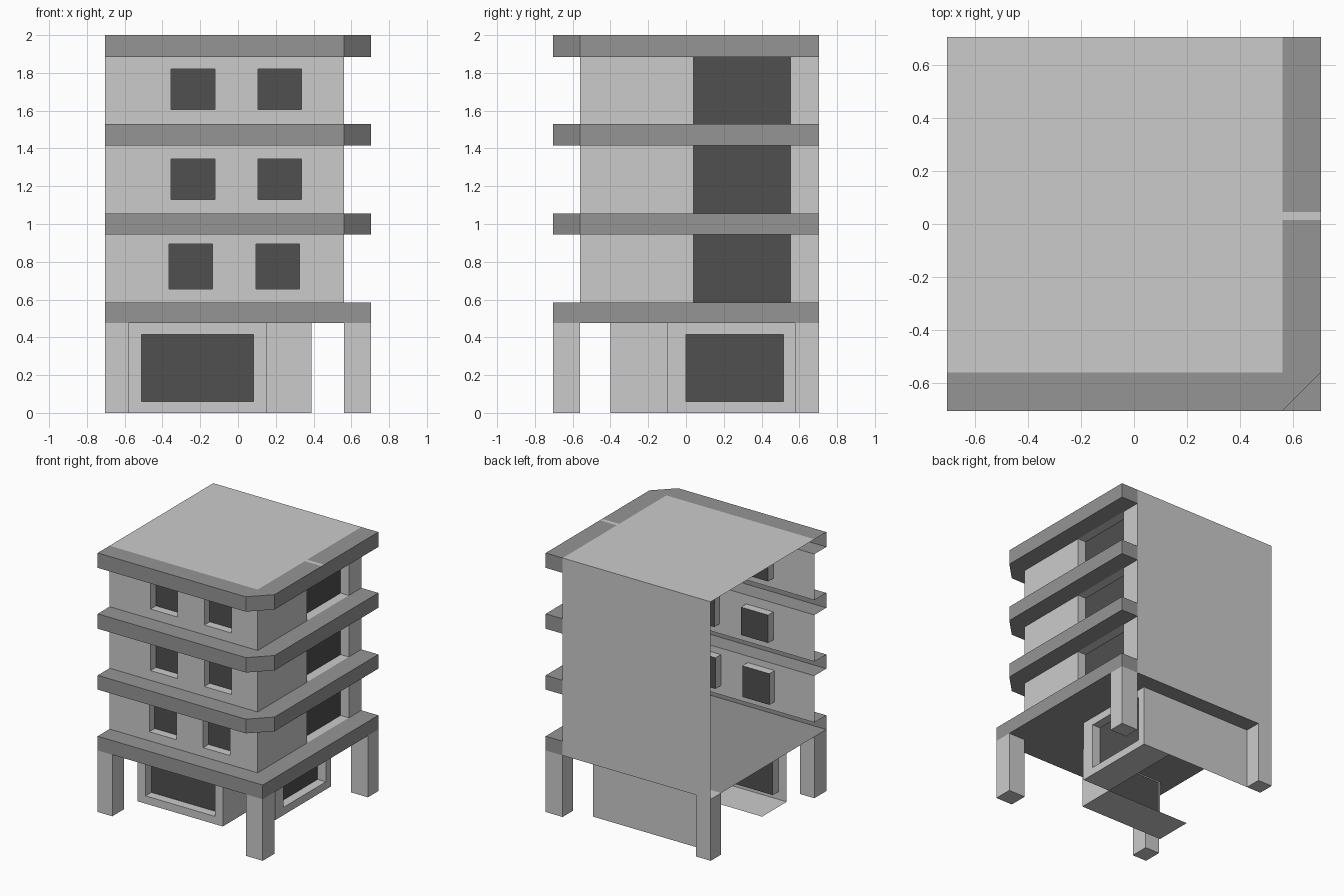
import bpy
from mathutils import Vector

if "Cube" in bpy.data.objects:
    bpy.data.objects.remove(bpy.data.objects["Cube"])

R, W, BACK = 0.705, 0.56, 0.578      # outer edge, wall plane, rear edge of ground room
UP, DOWN = (0, 0, 1), (0, 0, -1)
LEVELS = [(0.475, 0.585), (0.945, 1.055), (1.415, 1.53), (1.885, 2.0)]


def material(name, v):
    m = bpy.data.materials.new(name)
    m.diffuse_color = (v, v, v, 1)
    m.use_nodes = True
    m.node_tree.nodes["Principled BSDF"].inputs["Base Color"].default_value = m.diffuse_color
    return m


TRIM = material("dark_trim", 0.30)
GLASS = material("dark_glass", 0.08)


def build(name, faces, mat=None):
    """One object from (points, outward direction) faces."""
    verts, polys, index = [], [], {}
    for pts, out in faces:
        pts = [Vector(p) for p in pts]
        if (pts[1] - pts[0]).cross(pts[2] - pts[0]).dot(Vector(out)) < 0:
            pts.reverse()
        poly = []
        for p in pts:
            key = tuple(round(c, 4) for c in p)
            if key not in index:
                index[key] = len(verts)
                verts.append(key)
            poly.append(index[key])
        polys.append(poly)
    me = bpy.data.meshes.new(name)
    me.from_pydata(verts, [], polys)
    if mat:
        me.materials.append(mat)
    ob = bpy.data.objects.new(name, me)
    bpy.context.collection.objects.link(ob)
    return ob


def flat(x0, x1, y0, y1, z, out=UP):
    return [(x0, y0, z), (x1, y0, z), (x1, y1, z), (x0, y1, z)], out


def box(name, x0, x1, y0, y1, z0, z1):
    fs = [flat(x0, x1, y0, y1, z0, DOWN), flat(x0, x1, y0, y1, z1)]
    for x, s in ((x0, -1), (x1, 1)):
        fs.append(([(x, y0, z0), (x, y1, z0), (x, y1, z1), (x, y0, z1)], (s, 0, 0)))
    for y, s in ((y0, -1), (y1, 1)):
        fs.append(([(x0, y, z0), (x1, y, z0), (x1, y, z1), (x0, y, z1)], (0, s, 0)))
    return build(name, fs)


def wall(name, side, plane, u0, u1, z0, z1, holes=(), depth=0.07):
    """Thin wall with recessed openings; side 'front', 'right' or 'back'."""
    def P(u, z, d=0):
        if side == 'right':
            return (plane - d, u, z)
        return (u, plane + (d if side == 'front' else -d), z)
    out = {'front': (0, -1, 0), 'right': (1, 0, 0), 'back': (0, 1, 0)}[side]
    us = sorted({u0, u1, *[h[i] for h in holes for i in (0, 1)]})
    zs = sorted({z0, z1, *[h[i] for h in holes for i in (2, 3)]})
    fs, panes = [], []
    for a, b in zip(us, us[1:]):
        for c, d in zip(zs, zs[1:]):
            if not any(h[0] <= a and b <= h[1] and h[2] <= c and d <= h[3] for h in holes):
                fs.append(([P(a, c), P(b, c), P(b, d), P(a, d)], out))
    for a, b, c, d in holes:
        ring = [(a, c), (b, c), (b, d), (a, d)]
        mid = Vector(P((a + b) / 2, (c + d) / 2))
        for p, q in zip(ring, ring[1:] + ring[:1]):
            centre = Vector(P((p[0] + q[0]) / 2, (p[1] + q[1]) / 2))
            fs.append(([P(*p), P(*q), P(*q, depth), P(*p, depth)], mid - centre))
        panes.append(([P(u, z, depth) for u, z in ring], out))
    build(name, fs)
    if panes:
        build(name + "_panes", panes, GLASS)


# Ledges around front and right, hollow towards the inside
for i, (lo, hi) in enumerate(LEVELS):
    corner = [(R, -R)] if i == 0 else [(W, -R), (R, -W)]
    path = [(-R, -R)] + corner + [(R, R), (W, R)]
    fs = []
    for (ax, ay), (bx, by) in zip(path, path[1:]):
        fs.append(([(ax, ay, lo), (bx, by, lo), (bx, by, hi), (ax, ay, hi)],
                   (by - ay, ax - bx, 0)))
    patch = [(W, -R), (R, -R), (R, -W), (W, -W)] if i == 0 else [(W, -R), (R, -W), (W, -W)]
    for z, out in ((lo, DOWN), (hi, UP)):
        fs.append(flat(-R, W, -R, -W, z, out))
        fs.append(([(x, y, z) for x, y in patch], out))
        if z == 2.0:
            fs += [flat(W, R, -W, 0.015, z), flat(W, R, 0.045, R, z)]
        else:
            fs.append(flat(W, R, -W, R, z, out))
    build(f"ledge_{i}", fs, TRIM)

# Roof, joint in the roof edge, and underside of the upper floors
build("roof", [flat(-R, W, -W, R, 2.0)])
build("roof_joint", [flat(W, R, 0.015, 0.045, 2.0)])
build("upper_floor_underside", [flat(-R, W, -W, R, LEVELS[0][0], DOWN)], TRIM)

# Upper storeys: front windows and right-hand balcony recesses
WINDOWS = [(-0.365, 0.095, 0.23, 0.655, 0.895),
           (-0.355, 0.105, 0.232, 1.13, 1.345),
           (-0.355, 0.105, 0.232, 1.605, 1.82)]
for i, (xa, xb, w, za, zb) in enumerate(WINDOWS):
    z0, z1 = LEVELS[i][1], LEVELS[i + 1][0]
    wall(f"front_wall_{i}", 'front', -W, -R, W, z0, z1,
         [(x, x + w, za, zb) for x in (xa, xb)], 0.065)
    wall(f"right_wall_{i}", 'right', W, -W, R, z0, z1, [(0.04, 0.552, z0, z1)])

# Plain rear wall (left side stays open)
wall("back_wall", 'back', R, -R, W, LEVELS[0][0], 2.0)

# Stepped ground-floor room
H = LEVELS[0][0]
wall("ground_front", 'front', -0.40, -0.58, 0.15, 0, H, [(-0.51, 0.083, 0.06, 0.415)])
wall("ground_right", 'right', 0.39, -0.10, BACK, 0, H, [(0.0, 0.515, 0.06, 0.415)])
wall("ground_step_side", 'right', 0.15, -0.40, -0.10, 0, H)
wall("ground_step_front", 'front', -0.10, 0.15, 0.39, 0, H)
wall("ground_back", 'back', BACK, -0.58, 0.39, 0, H)
build("ground_floor", [flat(-0.58, 0.15, -0.40, -0.10, 0, DOWN),
                       flat(0.15, 0.39, -0.10, BACK, 0, DOWN)])

# Corner pillars
for name, x0, x1 in (("left", -R, -0.58), ("right", W, R)):
    box(f"front_{name}_pillar", x0, x1, -R, -W, 0, H)
    box(f"back_{name}_pillar", x0, x1, BACK, R, 0, H)
